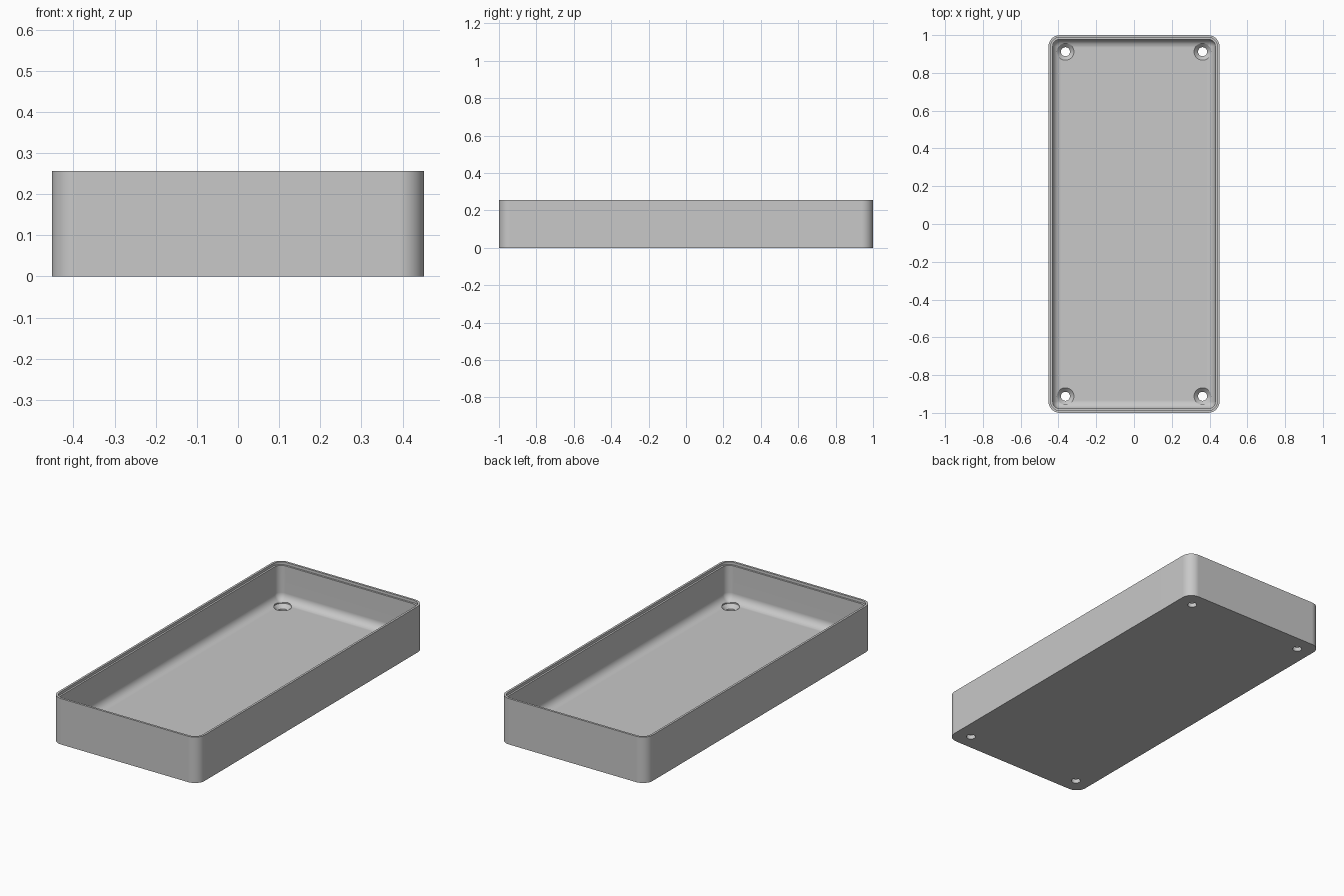
import bpy, bmesh
from math import sin, cos, pi, radians

if "Cube" in bpy.data.objects:
    bpy.data.objects.remove(bpy.data.objects["Cube"])

HX, HY, H = 0.4525, 1.0, 0.256
CORNER = 0.06
FLOOR, WALL, FILLET = 0.045, 0.022, 0.045
LIP, LIP_DROP = 0.012, 0.015


def rounded_ring(offset, z, steps=8):
    """Rounded rectangle, inset from the outer wall."""
    r = max(CORNER - offset, 0.012)
    pts = []
    for q, (sx, sy) in enumerate([(1, 1), (-1, 1), (-1, -1), (1, -1)]):
        for i in range(steps + 1):
            a = (q + i / steps) * pi / 2
            pts.append((sx * (HX - offset - r) + r * cos(a),
                        sy * (HY - offset - r) + r * sin(a), z))
    return pts


def circle_ring(x, y, r, z, sides=32):
    return [(x + r * cos(2 * pi * i / sides), y + r * sin(2 * pi * i / sides), z)
            for i in range(sides)]


def loft(bm, rings):
    """Skin consecutive rings and cap both ends."""
    loops = [[bm.verts.new(p) for p in ring] for ring in rings]
    n = len(loops[0])
    for a, b in zip(loops, loops[1:]):
        for i in range(n):
            j = (i + 1) % n
            bm.faces.new((a[i], a[j], b[j], b[i]))
    bm.faces.new(loops[0][::-1])
    bm.faces.new(loops[-1])


def make_object(name, bm):
    bmesh.ops.recalc_face_normals(bm, faces=bm.faces[:])
    mesh = bpy.data.meshes.new(name)
    bm.to_mesh(mesh)
    bm.free()
    obj = bpy.data.objects.new(name, mesh)
    bpy.context.collection.objects.link(obj)
    return obj


# Tray: outer wall, stepped rim, inner wall, filleted floor
profile = [(0, 0), (0, H), (LIP, H), (LIP, H - LIP_DROP), (WALL, H - LIP_DROP)]
for i in range(9):
    a = i / 8 * pi / 2
    profile.append((WALL + FILLET * (1 - cos(a)), FLOOR + FILLET * (1 - sin(a))))
bm = bmesh.new()
loft(bm, [rounded_ring(o, z) for o, z in profile])
tray = make_object("tray", bm)

# Countersunk screw holes in the four corners
bm = bmesh.new()
for sx in (-1, 1):
    for sy in (-1, 1):
        hole = [(0.024, -0.05), (0.024, 0.023), (0.045, FLOOR - 0.001), (0.045, 0.1)]
        loft(bm, [circle_ring(sx * 0.363, sy * 0.912, r, z) for r, z in hole])
cutter = make_object("screw_hole_cutter", bm)
cutter.hide_render = True

bpy.ops.object.select_all(action='DESELECT')
bpy.context.view_layer.objects.active = tray
tray.select_set(True)
cut = tray.modifiers.new("screw_holes", 'BOOLEAN')
cut.operation = 'DIFFERENCE'
cut.solver = 'EXACT'
cut.object = cutter
bpy.ops.object.modifier_apply(modifier=cut.name)
bpy.data.objects.remove(cutter)

# Plain grey plastic
grey = bpy.data.materials.new("grey plastic")
grey.use_nodes = True
colour = (0.58, 0.58, 0.58, 1)
grey.diffuse_color = colour
grey.node_tree.nodes["Principled BSDF"].inputs["Base Color"].default_value = colour
tray.data.materials.clear()
tray.data.materials.append(grey)

# Smooth corners and fillets, with flat panels kept flat
bpy.ops.object.shade_smooth_by_angle(angle=radians(30))
weighted = tray.modifiers.new("flat_panels", 'WEIGHTED_NORMAL')
weighted.keep_sharp = True
